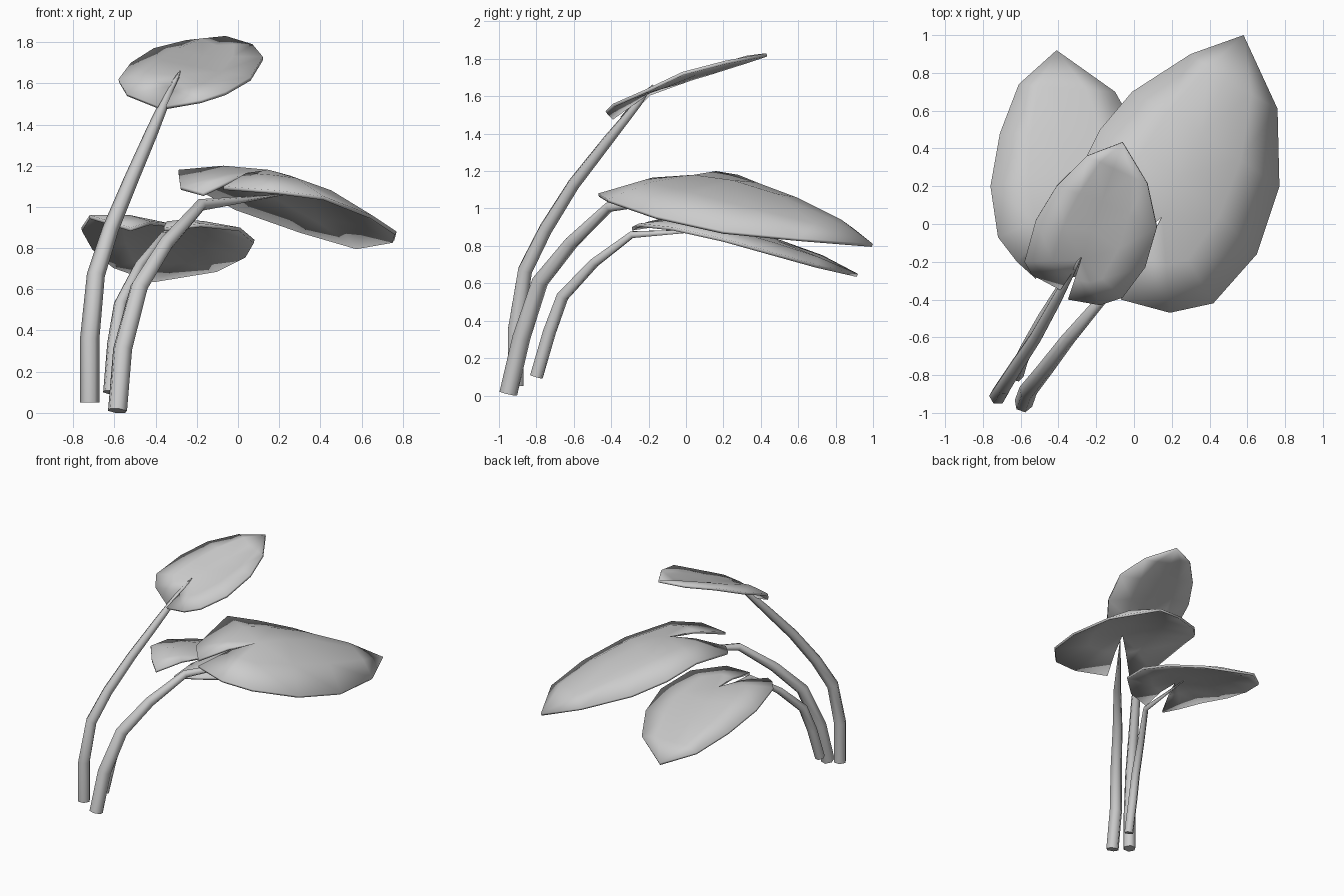
import bpy
import bmesh
import math
from mathutils import Vector

default_cube = bpy.data.objects.get("Cube")
if default_cube:
    bpy.data.objects.remove(default_cube, do_unlink=True)

# One plain grey material
grey = bpy.data.materials.new("plain_grey")
grey.use_nodes = True
colour = (0.6, 0.6, 0.6, 1)
grey.diffuse_color = colour
grey.node_tree.nodes["Principled BSDF"].inputs["Base Color"].default_value = colour

# Position of each row along the midrib; the first rows fan out from the notch
ROWS = (0, 0, 0, 0.25, 0.5, 0.78)


def finish(obj, angle):
    """Make the object active and smooth it, keeping hard edges."""
    bpy.ops.object.select_all(action="DESELECT")
    obj.select_set(True)
    bpy.context.view_layer.objects.active = obj
    if obj.type == "CURVE":
        bpy.ops.object.convert(target="MESH")
    bpy.ops.object.shade_smooth_by_angle(angle=math.radians(angle))


def midrib_point(notch, middle, tip, t):
    """Smooth arc that runs through the notch, the middle and the tip."""
    control = middle * 2 - (notch + tip) / 2
    return notch * (1 - t) ** 2 + control * 2 * t * (1 - t) + tip * t * t


def make_leaf(name, midrib, right_edge, left_edge, bulges):
    """Notched leaf blade: two halves spanned between midrib and edge."""
    notch, middle, tip = (Vector(p) for p in midrib)
    bm = bmesh.new()
    for edge, bulge in zip((right_edge, left_edge), bulges):
        rows = []
        for point, t in zip(edge, ROWS):
            rim = Vector(point)
            rib = midrib_point(notch, middle, tip, t)
            half = (rib + rim) / 2 + Vector((0, 0, bulge))
            rows.append([bm.verts.new(p) for p in (rib, half, rim)])
        for a, b in zip(rows, rows[1:]):
            for i in range(2):
                bm.faces.new((a[i], a[i + 1], b[i + 1], b[i]))
        end = bm.verts.new(tip)
        last = rows[-1]
        for i in range(2):
            bm.faces.new((last[i], last[i + 1], end))
    bmesh.ops.remove_doubles(bm, verts=bm.verts, dist=0.0005)
    bmesh.ops.recalc_face_normals(bm, faces=bm.faces)
    if sum(f.normal.z for f in bm.faces) < 0:
        bmesh.ops.reverse_faces(bm, faces=bm.faces)
    mesh = bpy.data.meshes.new(name)
    bm.to_mesh(mesh)
    bm.free()
    mesh.materials.append(grey)
    leaf = bpy.data.objects.new(name, mesh)
    bpy.context.collection.objects.link(leaf)
    shell = leaf.modifiers.new("thickness", "SOLIDIFY")
    shell.thickness = 0.018
    shell.offset = -1
    finish(leaf, 40)


def make_stem(name, path):
    """Tapering six-sided stalk; each path entry is x, y, z, radius."""
    curve = bpy.data.curves.new(name, "CURVE")
    curve.dimensions = "3D"
    curve.bevel_depth = 1
    curve.bevel_resolution = 1
    curve.use_fill_caps = True
    spline = curve.splines.new("POLY")
    spline.points.add(len(path) - 1)
    for point, (x, y, z, radius) in zip(spline.points, path):
        point.co = (x, y, z, 1)
        point.radius = radius
    curve.materials.append(grey)
    stem = bpy.data.objects.new(name, curve)
    bpy.context.collection.objects.link(stem)
    finish(stem, 70)


# Small leaf at the top, tilted up towards the back
make_leaf(
    "top_leaf",
    midrib=[(-.28, -.19, 1.64), (-.17, .12, 1.73), (-.06, .43, 1.83)],
    right_edge=[(-.39, -.35, 1.49), (-.54, -.27, 1.55), (-.58, -.2, 1.62),
                (-.52, .02, 1.7), (-.41, .2, 1.77), (-.25, .36, 1.81)],
    left_edge=[(-.35, -.4, 1.49), (-.18, -.43, 1.52), (-.06, -.39, 1.56),
               (.06, -.23, 1.63), (.12, -.02, 1.73), (.07, .21, 1.79)],
    bulges=(0.02, 0))

# Big drooping leaf in the middle
make_leaf(
    "large_leaf",
    midrib=[(.15, .04, 1.18), (.36, .48, 1.08), (.58, 1, .81)],
    right_edge=[(-.17, -.26, 1.07), (-.28, -.13, 1.1), (-.29, .28, 1.18),
                (-.18, .5, 1.09), (-.01, .7, 1), (.3, .9, .89)],
    left_edge=[(-.07, -.4, 1.1), (.19, -.47, 1.08), (.42, -.42, 1.05),
               (.65, -.16, .96), (.77, .2, .88), (.76, .61, .84)],
    bulges=(0.02, 0.025))

# Low leaf that slopes down to the back
make_leaf(
    "low_leaf",
    midrib=[(-.33, .1, .92), (-.38, .48, .83), (-.41, .92, .65)],
    right_edge=[(-.52, -.29, .9), (-.62, -.2, .93), (-.72, -.07, .96),
                (-.76, .2, .9), (-.71, .48, .81), (-.61, .74, .72)],
    left_edge=[(-.36, -.29, .9), (-.18, -.25, .92), (.01, -.07, .9),
               (.08, .2, .84), (.04, .45, .77), (-.1, .7, .7)],
    bulges=(0.02, 0.02))

# Stalks
make_stem("top_stem", [
    (-.72, -.91, .05, .047), (-.72, -.91, .36, .047), (-.69, -.86, .67, .044),
    (-.62, -.75, .89, .04), (-.52, -.6, 1.13, .036), (-.42, -.42, 1.36, .031),
    (-.33, -.25, 1.57, .021), (-.28, -.18, 1.66, .003)])
make_stem("large_stem", [
    (-.585, -.95, .01, .049), (-.56, -.88, .31, .049), (-.48, -.78, .61, .045),
    (-.35, -.61, .82, .039), (-.18, -.41, 1.01, .03), (.22, .1, 1.06, .003)])
make_stem("low_stem", [
    (-.62, -.8, .1, .036), (-.6, -.73, .34, .036), (-.57, -.66, .53, .034),
    (-.48, -.49, .71, .028), (-.36, -.29, .86, .021), (-.34, .2, .89, .003)])
